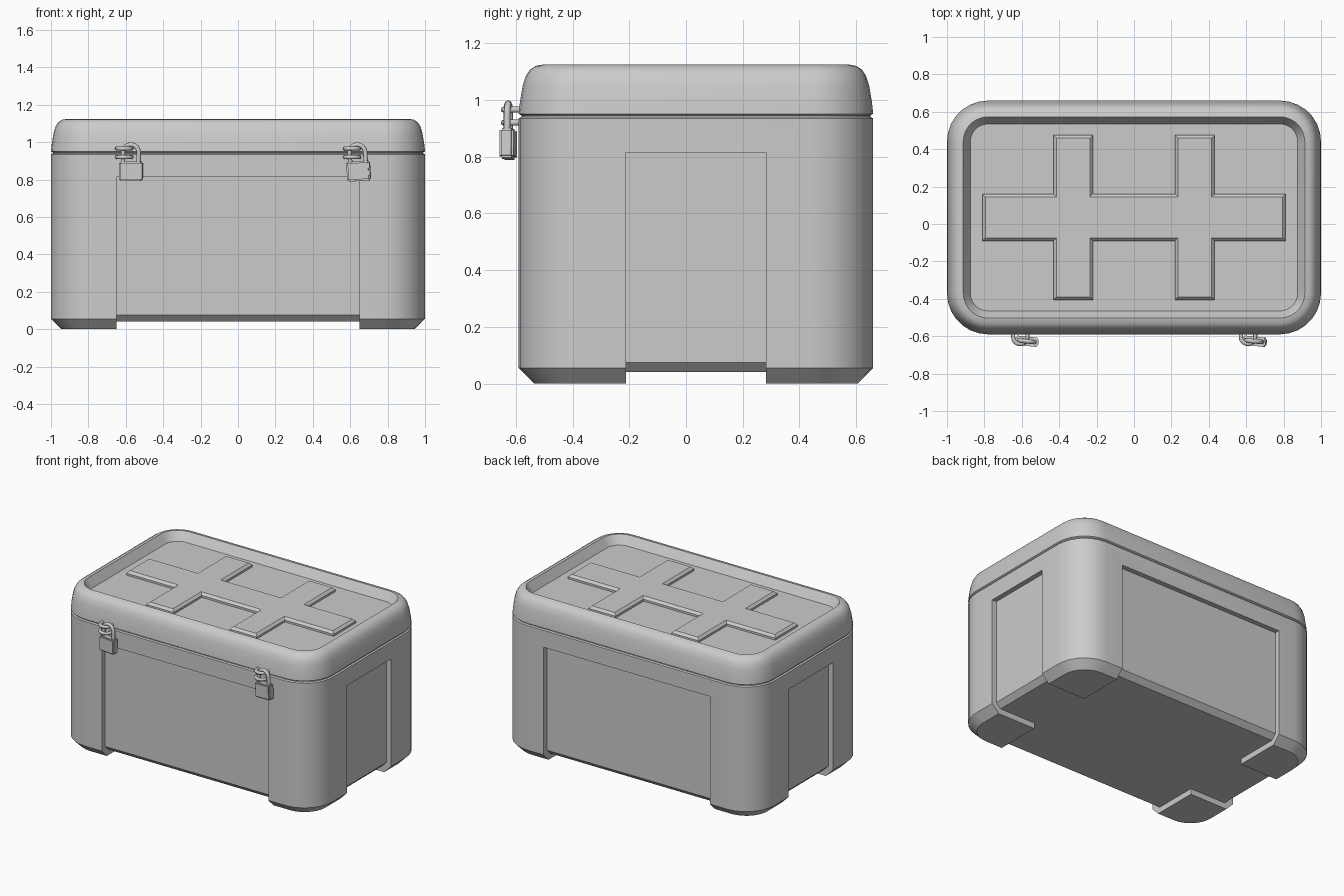
import bpy, bmesh, math
from mathutils import Matrix, Vector

if "Cube" in bpy.data.objects:
    bpy.data.objects.remove(bpy.data.objects["Cube"])

CY = 0.035            # centre of the chest in y (locks stick out in front)
HX, HY, R = 1.0, 0.625, 0.22


def finish(name, bm, angle=30):
    bmesh.ops.recalc_face_normals(bm, faces=bm.faces[:])
    me = bpy.data.meshes.new(name)
    bm.to_mesh(me)
    bm.free()
    ob = bpy.data.objects.new(name, me)
    bpy.context.collection.objects.link(ob)
    smooth(ob, angle)
    return ob


def smooth(ob, angle=30):
    bpy.ops.object.select_all(action='DESELECT')
    ob.select_set(True)
    bpy.context.view_layer.objects.active = ob
    bpy.ops.object.shade_smooth_by_angle(angle=math.radians(angle))


def rounded_loop(inset, seg=7):
    r = R - inset
    pts = []
    for i, (sx, sy) in enumerate([(1, 1), (-1, 1), (-1, -1), (1, -1)]):
        for k in range(seg + 1):
            a = math.pi / 2 * (i + k / seg)
            pts.append((sx * (HX - R) + r * math.cos(a),
                        CY + sy * (HY - R) + r * math.sin(a)))
    return pts


def loft(name, profile):
    """Stack rounded rectangles given as (inset, z) and cap both ends."""
    bm = bmesh.new()
    rings = [[bm.verts.new((x, y, z)) for x, y in rounded_loop(d)] for d, z in profile]
    n = len(rings[0])
    for a, b in zip(rings, rings[1:]):
        for i in range(n):
            j = (i + 1) % n
            bm.faces.new((a[i], a[j], b[j], b[i]))
    bm.faces.new(rings[0][::-1])
    bm.faces.new(rings[-1])
    return finish(name, bm)


def box(name, lo, hi):
    bm = bmesh.new()
    lo, hi = Vector(lo), Vector(hi)
    bmesh.ops.create_cube(bm, size=1, matrix=Matrix.Translation((lo + hi) / 2)
                          @ Matrix.Diagonal((*(hi - lo), 1)))
    return finish(name, bm)


def boolean(ob, other, op):
    m = ob.modifiers.new("bool", 'BOOLEAN')
    m.object, m.operation, m.solver = other, op, 'EXACT'
    bpy.ops.object.select_all(action='DESELECT')
    bpy.context.view_layer.objects.active = ob
    ob.select_set(True)
    bpy.ops.object.modifier_apply(modifier=m.name)
    bpy.data.objects.remove(other)


def rod(name, pts, radius, matrix):
    """Round bar swept along a path, turned into a mesh."""
    cu = bpy.data.curves.new(name, 'CURVE')
    cu.dimensions = '3D'
    cu.bevel_depth, cu.bevel_resolution, cu.use_fill_caps = radius, 2, True
    sp = cu.splines.new('POLY')
    sp.points.add(len(pts) - 1)
    for p, co in zip(sp.points, pts):
        p.co = (*(matrix @ Vector(co)), 1)
    ob = bpy.data.objects.new(name, cu)
    bpy.context.collection.objects.link(ob)
    bpy.ops.object.select_all(action='DESELECT')
    ob.select_set(True)
    bpy.context.view_layer.objects.active = ob
    bpy.ops.object.convert(target='MESH')
    smooth(bpy.context.object, 50)


# Chest body: outer shell cut to four corner posts, joined to an inset core
body = loft("chest_body", [(0.055, 0), (0, 0.055), (0, 0.935), (0.01, 0.94), (0.01, 0.949)])
core = loft("core", [(0.07, 0.04), (0.035, 0.075), (0.035, 0.88)])
boolean(body, box("cut_front_back", (-0.65, -2, -1), (0.65, 2, 0.815)), 'DIFFERENCE')
boolean(body, box("cut_sides", (-2, CY - 0.247, -1), (2, CY + 0.247, 0.815)), 'DIFFERENCE')
boolean(body, core, 'UNION')
smooth(body)

# Lid with rounded rim and sunken top
loft("lid", [(0.01, 0.945), (0, 0.951), (0.004, 0.99), (0.014, 1.05), (0.025, 1.085),
             (0.04, 1.107), (0.06, 1.12), (0.087, 1.125), (0.125, 1.065)])

# Raised double-cross panel on the lid
quarter = [(0.81, 0.125), (0.43, 0.125), (0.43, 0.44), (0.22, 0.44), (0.22, 0.125)]
half = quarter + [(-x, y) for x, y in quarter[::-1]]
outline = half + [(-x, -y) for x, y in half]
bm = bmesh.new()
low = bm.faces.new([bm.verts.new((x, y + CY, 1.055)) for x, y in outline])
top = bmesh.ops.extrude_face_region(bm, geom=[low])["geom"]
bmesh.ops.translate(bm, vec=(0, 0, 0.04), verts=[g for g in top if isinstance(g, bmesh.types.BMVert)])
bm.normal_update()
zmax = max(v.co.z for v in bm.verts)
rim = [e for e in bm.edges if all(v.co.z > zmax - 1e-4 for v in e.verts)]
bmesh.ops.recalc_face_normals(bm, faces=bm.faces[:])
bmesh.ops.bevel(bm, geom=rim, offset=0.016, segments=1, affect='EDGES')
finish("raised_double_cross", bm)


# Staples and padlocks
def padlock(side, x, yaw, roll):
    for part, z in (("lid", 0.966), ("body", 0.92)):
        arc = [(0.038 * math.cos(a), -0.018 - 0.036 * math.sin(a), 0)
               for a in [math.pi * k / 10 for k in range(11)]]
        path = [(0.038, 0.03, 0)] + arc + [(-0.038, 0.03, 0)]
        rod(f"{side}_{part}_staple", path, 0.011, Matrix.Translation((x - 0.035, -0.588, z)))
    place = (Matrix.Translation((x, -0.627, 0.845)) @ Matrix.Rotation(yaw, 4, 'Z')
             @ Matrix.Rotation(roll, 4, 'Y'))
    bm = bmesh.new()
    bmesh.ops.create_cube(bm, size=1, matrix=place @ Matrix.Diagonal((0.125, 0.05, 0.105, 1)))
    bmesh.ops.bevel(bm, geom=bm.edges[:], offset=0.008, segments=2, affect='EDGES')
    finish(f"{side}_padlock_body", bm, 40)
    arc = [(0.042 * math.cos(a), 0, 0.1 + 0.042 * math.sin(a))
           for a in [math.pi * k / 12 for k in range(13)]]
    rod(f"{side}_padlock_shackle", [(0.042, 0, 0.03)] + arc + [(-0.042, 0, 0.03)], 0.012, place)


padlock("left", -0.573, math.radians(-6), 0)
padlock("right", 0.645, math.radians(-6), math.radians(-4))
